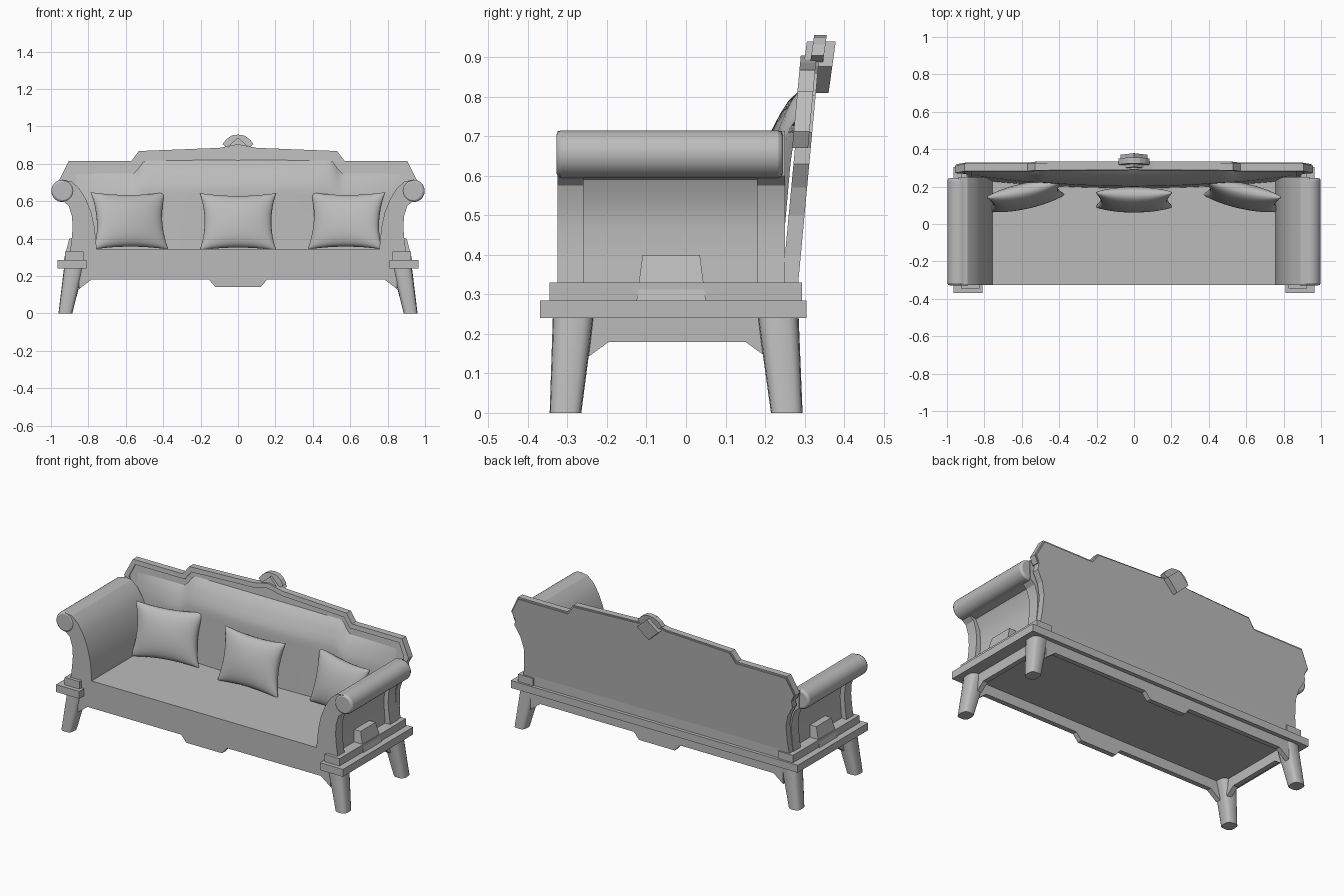
import bpy, bmesh, math
from mathutils import Matrix, Vector

if "Cube" in bpy.data.objects:
    bpy.data.objects.remove(bpy.data.objects["Cube"])

grey = bpy.data.materials.new("plain_grey")
grey.use_nodes = True
TONE = (0.5, 0.5, 0.5, 1)
grey.diffuse_color = TONE
grey.node_tree.nodes["Principled BSDF"].inputs["Base Color"].default_value = TONE


def finish(name, bm, smooth=None, bevel=0):
    bmesh.ops.recalc_face_normals(bm, faces=bm.faces)
    me = bpy.data.meshes.new(name)
    bm.to_mesh(me)
    bm.free()
    me.materials.append(grey)
    ob = bpy.data.objects.new(name, me)
    bpy.context.collection.objects.link(ob)
    if bevel:
        mod = ob.modifiers.new("bevel", "BEVEL")
        mod.width, mod.segments, mod.limit_method = bevel, 2, "ANGLE"
    if smooth:
        bpy.ops.object.select_all(action="DESELECT")
        ob.select_set(True)
        bpy.context.view_layer.objects.active = ob
        bpy.ops.object.shade_smooth_by_angle(angle=math.radians(smooth))
    return ob


def loft(name, rings, **kw):
    bm = bmesh.new()
    loops = [[bm.verts.new(p) for p in ring] for ring in rings]
    n = len(loops[0])
    for a, b in zip(loops, loops[1:]):
        for i in range(n):
            bm.faces.new((a[i], a[(i + 1) % n], b[(i + 1) % n], b[i]))
    bm.faces.new(loops[0])
    bm.faces.new(loops[-1])
    return finish(name, bm, **kw)


def slab(name, pts, y0, y1, lean=0, **kw):
    """Extrude an x-z outline along y, leaning backwards if asked."""
    rings = [[(x, y + lean * (z - 0.34), z) for x, z in pts] for y in (y0, y1)]
    return loft(name, rings, **kw)


def box(name, x0, x1, y0, y1, z0, z1):
    return slab(name, [(x0, z0), (x1, z0), (x1, z1), (x0, z1)], y0, y1)


def mirrored(half):
    return half + [(-x, z) for x, z in reversed(half) if x > 0]


def flip(pts, s):
    return [(s * x, z) for x, z in pts]


# Seat
box("seat", -0.83, 0.83, -0.325, 0.285, 0.24, 0.345)
box("back_rail", -0.965, 0.965, 0.25, 0.305, 0.24, 0.285)

# Front and rear aprons with a central drop
apron = mirrored([(0, 0.14), (0.12, 0.14), (0.155, 0.18), (0.785, 0.18), (0.85, 0.13), (0.85, 0.245)])
slab("front_apron", apron, -0.325, -0.295)
slab("rear_apron", apron, 0.25, 0.28)

# Arm outlines
roll_x, roll_z, roll_r = 0.938, 0.655, 0.06
inner = [(0.76, 0.285), (0.757, 0.36), (0.767, 0.46), (0.785, 0.54), (0.815, 0.615),
         (0.85, 0.67), (0.89, 0.705), (0.938, 0.713)]
outer = [(0.935, 0.6), (0.905, 0.575), (0.888, 0.52), (0.884, 0.46), (0.89, 0.39), (0.905, 0.285)]
recess = [(0.935, 0.6), (0.89, 0.59), (0.862, 0.53), (0.855, 0.46), (0.86, 0.39), (0.868, 0.285)]


def squircle(cx, cy, rx, ry, z, n=16):
    ring = []
    for i in range(n):
        a = math.tau * i / n
        c, s = math.cos(a), math.sin(a)
        ring.append((cx + rx * math.copysign(abs(c) ** 0.65, c),
                     cy + ry * math.copysign(abs(s) ** 0.65, s), z))
    return ring


for side, s in (("left", 1), ("right", -1)):
    # Side frame: slab, step, apron, tapered block
    xs = sorted((0.81 * s, 0.965 * s))
    box(side + "_side_rail", *xs, -0.37, 0.305, 0.24, 0.285)
    xs = sorted((0.825 * s, 0.925 * s))
    box(side + "_arm_step", *xs, -0.345, 0.293, 0.285, 0.33)
    side_pts = [(-0.25, 0.14), (-0.195, 0.18), (0.15, 0.18), (0.205, 0.14), (0.26, 0.245), (-0.3, 0.245)]
    loft(side + "_side_apron", [[(s * x, y, z) for y, z in side_pts] for x in (0.86, 0.89)])
    loft(side + "_side_block", [
        [(s * 0.84, -0.125, 0.285), (s * 0.932, -0.125, 0.285), (s * 0.932, 0.05, 0.285), (s * 0.84, 0.05, 0.285)],
        [(s * 0.84, -0.11, 0.4), (s * 0.902, -0.11, 0.4), (s * 0.902, 0.035, 0.4), (s * 0.84, 0.035, 0.4)]])

    # Scrolled arm: two posts, recessed panel, round roll
    slab(side + "_arm_front_post", flip(inner + outer, s), -0.325, -0.26, smooth=30)
    slab(side + "_arm_panel", flip(inner + recess, s), -0.26, 0.18, smooth=30)
    slab(side + "_arm_rear_post", flip(inner + outer, s), 0.18, 0.25, smooth=30)
    circle = [(s * (roll_x + roll_r * math.cos(math.tau * i / 28)),
               roll_z + roll_r * math.sin(math.tau * i / 28)) for i in range(28)]
    slab(side + "_arm_roll", circle, -0.328, 0.245, smooth=40, bevel=0.012)

    # Splayed tapered legs
    for end, top_y, low_y in (("front", -0.285, -0.305), ("rear", 0.233, 0.255)):
        loft(f"{end}_{side}_leg", [
            squircle(s * 0.923, low_y, 0.037, 0.04, 0),
            squircle(s * 0.877, top_y, 0.053, 0.052, 0.245)], smooth=40)

# Leaning backrest panel
back = [(0.9, 0.285), (0.885, 0.4), (0.882, 0.5), (0.9, 0.57), (0.935, 0.63), (0.93, 0.67),
        (0.95, 0.71), (0.9, 0.805), (0.565, 0.805), (0.525, 0.86), (0.1, 0.878), (0, 0.9)]
slab("backrest", mirrored(back), 0.245, 0.285, lean=0.093)

# Raised trim along the top edge
edge = [(0.935, 0.67), (0.957, 0.712), (0.905, 0.815), (0.57, 0.815), (0.53, 0.868), (0.1, 0.885), (0, 0.905)]
under = [(0.905, 0.67), (0.925, 0.71), (0.888, 0.787), (0.555, 0.787), (0.515, 0.84), (0.1, 0.857), (0, 0.877)]
for side, s in (("left", 1), ("right", -1)):
    slab(side + "_back_trim", flip(edge + under[::-1], s), 0.238, 0.278, lean=0.093)


# Padded back, deepest in the middle
def pad_top(x):
    t = min(max((abs(x) - 0.5) / 0.05, 0), 1)
    return 0.82 - 0.07 * t


bm = bmesh.new()
columns, levels = 72, 16
grid = []
for i in range(columns + 1):
    x = -0.87 + 1.74 * i / columns
    col = []
    for j in range(levels + 1):
        t = j / levels
        z = 0.33 + (pad_top(x) - 0.33) * t
        round_top = min(1, ((1 - t) / 0.28)) ** 0.7
        depth = (0.004 + (0.05 + 0.03 * t) * (1 - (x / 0.9) ** 2)) * round_top
        col.append(bm.verts.new((x, 0.246 + 0.093 * (z - 0.34) - depth, z)))
    grid.append(col)
for a, b in zip(grid, grid[1:]):
    for j in range(levels):
        bm.faces.new((a[j], b[j], b[j + 1], a[j + 1]))
finish("back_padding", bm, smooth=50)


# Crest: diamond with a fan of three petals
def lean_slab(name, pts, y0, y1):
    slab(name, pts, y0, y1, lean=0.14)


lean_slab("crest_diamond", [(0, 0.81), (0.072, 0.877), (0, 0.94), (-0.072, 0.877)], 0.222, 0.295)
for name, angle in (("left", 0.75), ("middle", 0), ("right", -0.75)):
    petal = []
    for px, pz in ((-0.02, 0), (0.02, 0), (0.034, 0.085), (0, 0.09), (-0.034, 0.085)):
        petal.append((px * math.cos(angle) + pz * math.sin(angle),
                      0.866 + pz * math.cos(angle) - px * math.sin(angle)))
    lean_slab(name + "_crest_petal", petal, 0.238, 0.27)


# Cushions with pinched corners
def cushion(name, x, y, z, turn):
    bm = bmesh.new()
    n = 20
    place = (Matrix.Translation((x, y, z)) @ Matrix.Rotation(turn, 4, "Z")
             @ Matrix.Rotation(math.radians(-14), 4, "X"))
    for face in (-1, 1):
        rows = []
        for i in range(n + 1):
            u = math.sin(math.pi * (i / n - 0.5))
            row = []
            for j in range(n + 1):
                v = math.sin(math.pi * (j / n - 0.5))
                px = 0.205 * u * (1 - 0.13 * (1 - v * v))
                pz = 0.158 * v * (1 - 0.11 * (1 - u * u))
                thick = 0.06 * ((1 - u * u) * (1 - v * v)) ** 0.42
                row.append(bm.verts.new(place @ Vector((px, face * thick, pz))))
            rows.append(row)
        for a, b in zip(rows, rows[1:]):
            for j in range(n):
                bm.faces.new((a[j], b[j], b[j + 1], a[j + 1]))
    bmesh.ops.remove_doubles(bm, verts=bm.verts, dist=0.0005)
    finish(name, bm, smooth=70)


cushion("right_cushion", -0.58, 0.15, 0.495, 0.22)
cushion("middle_cushion", 0, 0.13, 0.49, 0)
cushion("left_cushion", 0.58, 0.15, 0.495, -0.22)
